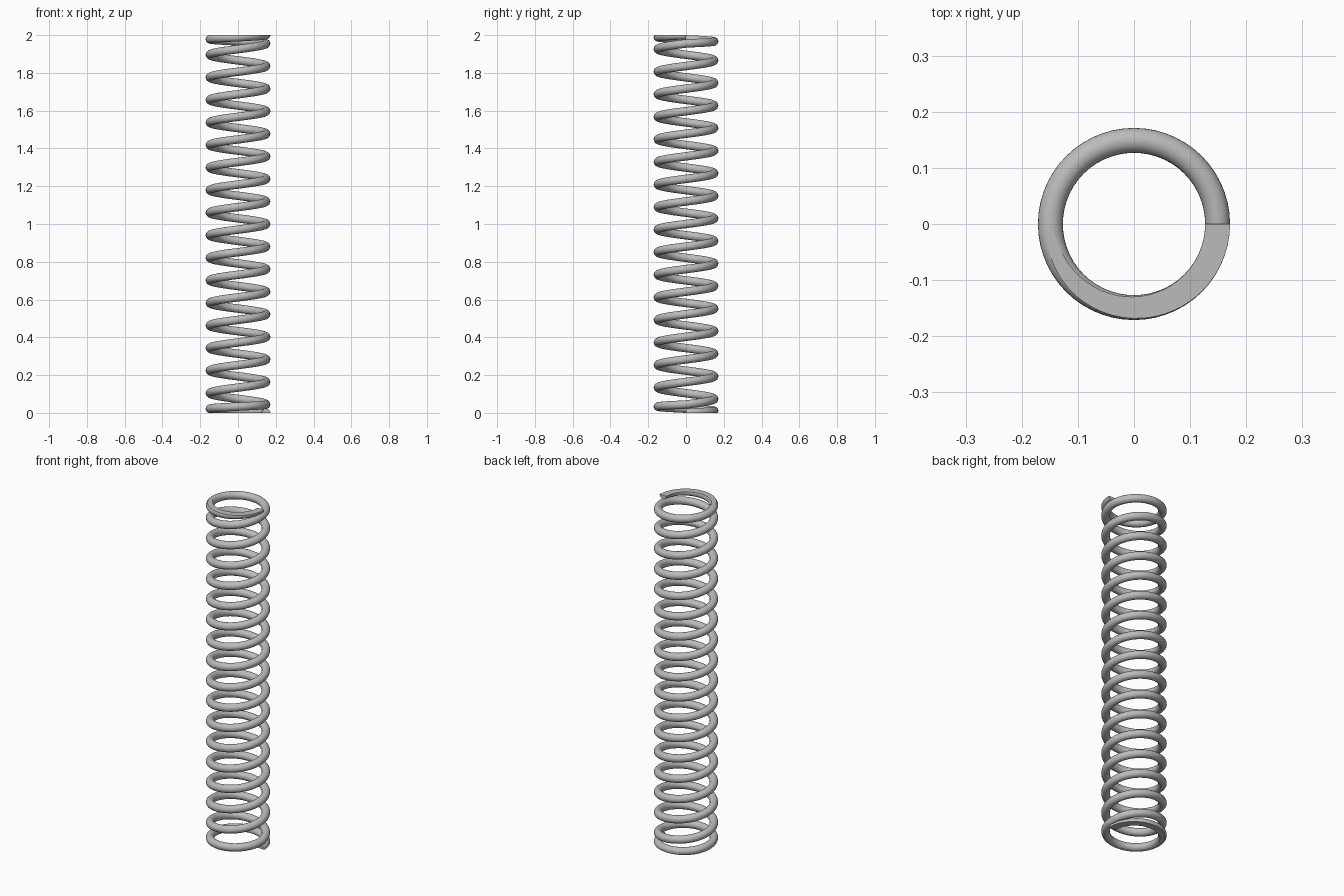
import bpy, bmesh, math
from mathutils import Vector

cube = bpy.data.objects.get("Cube")
if cube:
    bpy.data.objects.remove(cube, do_unlink=True)

HEIGHT = 2.0
COIL_RADIUS = 0.149
WIRE_RADIUS = 0.0222
ACTIVE_TURNS = 16
CLOSED_PITCH = 2 * WIRE_RADIUS      # end coils touch their neighbours
ACTIVE_PITCH = (HEIGHT - 2 * CLOSED_PITCH) / ACTIVE_TURNS
TURNS = ACTIVE_TURNS + 2
STEPS = 56                          # sections per turn
SIDES = 24                          # sides of the round wire


def wire_height(turn):
    """Height of the wire centre: closed coil, open coils, closed coil."""
    low = min(turn, 1)
    mid = min(max(turn - 1, 0), ACTIVE_TURNS)
    high = max(turn - 1 - ACTIVE_TURNS, 0)
    return (low + high) * CLOSED_PITCH + mid * ACTIVE_PITCH


def centre(turn):
    a = math.tau * turn
    return Vector((COIL_RADIUS * math.cos(a), COIL_RADIUS * math.sin(a), wire_height(turn)))


# Steel material
steel = bpy.data.materials.new("steel_grey")
steel.use_nodes = True
colour = (0.5, 0.5, 0.5, 1)
steel.diffuse_color = colour
steel.node_tree.nodes["Principled BSDF"].inputs["Base Color"].default_value = colour

# Sweep a round section along the helix
bm = bmesh.new()
rings = []
for i in range(TURNS * STEPS + 1):
    t = i / STEPS
    a = math.tau * t
    eps = 0.5 / STEPS
    out = Vector((math.cos(a), math.sin(a), 0))
    around = Vector((-math.sin(a), math.cos(a), 0))
    rise = wire_height(min(t + eps, TURNS)) - wire_height(max(t - eps, 0))
    span = min(t + eps, TURNS) - max(t - eps, 0)
    tangent = (around * math.tau * COIL_RADIUS + Vector((0, 0, rise / span))).normalized()
    up = out.cross(tangent)
    ring = []
    for k in range(SIDES):
        b = math.tau * k / SIDES
        ring.append(bm.verts.new(centre(t) + WIRE_RADIUS * (math.cos(b) * out + math.sin(b) * up)))
    rings.append(ring)

for r0, r1 in zip(rings, rings[1:]):
    for k in range(SIDES):
        n = (k + 1) % SIDES
        bm.faces.new((r0[k], r0[n], r1[n], r1[k])).smooth = True
bm.faces.new(rings[0])
bm.faces.new(rings[-1])

# Grind both ends flat
for z, normal in ((0, -1), (HEIGHT, 1)):
    bmesh.ops.bisect_plane(bm, geom=bm.verts[:] + bm.edges[:] + bm.faces[:], dist=1e-6,
                           plane_co=(0, 0, z), plane_no=(0, 0, normal), clear_outer=True)
    rim = [e for e in bm.edges if e.is_boundary]
    caps = bmesh.ops.holes_fill(bm, edges=rim, sides=0)["faces"]
    for f in caps:
        f.smooth = False
    bmesh.ops.triangulate(bm, faces=caps)
bmesh.ops.recalc_face_normals(bm, faces=bm.faces[:])

mesh = bpy.data.meshes.new("coil_spring")
bm.to_mesh(mesh)
bm.free()
mesh.materials.append(steel)
spring = bpy.data.objects.new("coil_spring", mesh)
bpy.context.collection.objects.link(spring)
